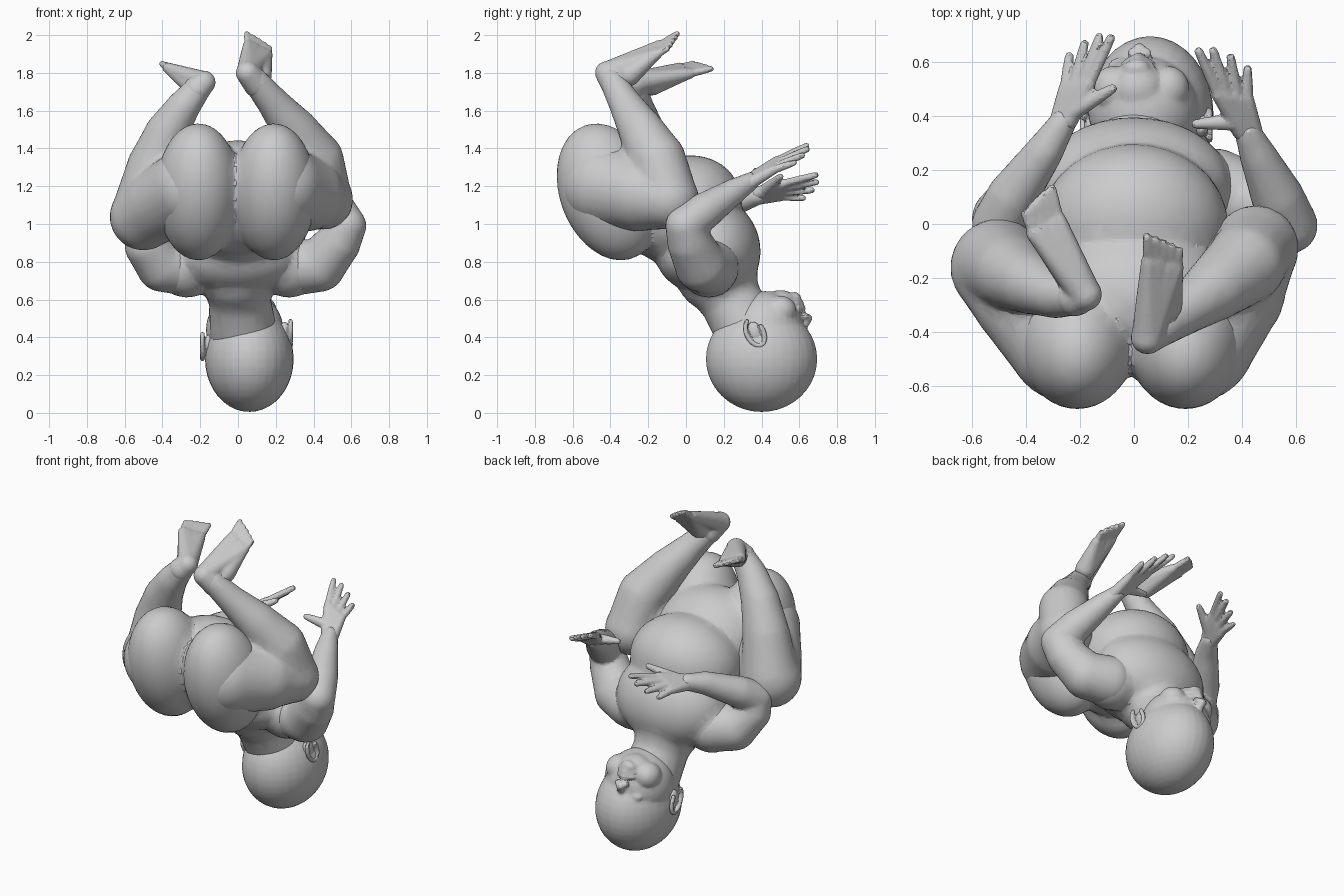
import bpy, bmesh
from math import radians, sin, cos, pi
from mathutils import Vector, Matrix, Euler

if "Cube" in bpy.data.objects:
    bpy.data.objects.remove(bpy.data.objects["Cube"])

skin = bpy.data.materials.new("plain grey skin")
skin.use_nodes = True
GREY = (0.6, 0.6, 0.6, 1)
skin.diffuse_color = GREY
skin.node_tree.nodes["Principled BSDF"].inputs["Base Color"].default_value = GREY


def ball(bm, centre, radii, rot=(0, 0, 0)):
    """Ellipsoid, with rotation in degrees."""
    turn = Euler([radians(a) for a in rot]).to_matrix().to_4x4()
    m = Matrix.Translation(centre) @ turn @ Matrix.Diagonal((*radii, 1))
    bmesh.ops.create_uvsphere(bm, u_segments=32, v_segments=20, radius=1, matrix=m)


def tube(bm, path):
    """Rounded tapering limb through (x, y, z, radius) points."""
    for i, (x, y, z, r) in enumerate(path):
        ball(bm, (x, y, z), (r, r, r))
        if i:
            a, b = Vector(path[i - 1][:3]), Vector((x, y, z))
            turn = (b - a).to_track_quat('Z', 'Y').to_matrix().to_4x4()
            bmesh.ops.create_cone(bm, cap_ends=True, segments=24,
                                  radius1=path[i - 1][3], radius2=r, depth=(b - a).length,
                                  matrix=Matrix.Translation((a + b) / 2) @ turn)


def finish(bm, name, voxel, smoothing, keep):
    """Fuse the shapes into one skin, then reduce it to facets."""
    mesh = bpy.data.meshes.new(name)
    bm.to_mesh(mesh)
    bm.free()
    mesh.materials.append(skin)
    ob = bpy.data.objects.new(name, mesh)
    bpy.context.collection.objects.link(ob)
    fuse = ob.modifiers.new("fuse", 'REMESH')
    fuse.mode = 'VOXEL'
    fuse.voxel_size = voxel
    if smoothing:
        soft = ob.modifiers.new("soften", 'SMOOTH')
        soft.factor, soft.iterations = 0.5, smoothing
    facet = ob.modifiers.new("facets", 'DECIMATE')
    facet.ratio = keep
    bpy.ops.object.select_all(action='DESELECT')
    bpy.context.view_layer.objects.active = ob
    ob.select_set(True)
    bpy.ops.object.convert(target='MESH')
    bpy.ops.object.shade_smooth_by_angle(angle=radians(16))
    return ob


def digits(bm, base, tip, across_base, across_tip, lengths, r):
    """Fan of fingers or toes from a row of knuckles."""
    base, tip = Vector(base), Vector(tip)
    across_base, across_tip = Vector(across_base), Vector(across_tip)
    n = len(lengths)
    for i, length in enumerate(lengths):
        t = i / (n - 1) - 0.5
        a = base + across_base * t
        b = a.lerp(tip + across_tip * t, length)
        tube(bm, [(*a, r), (*a.lerp(b, 0.55), r * 0.95), (*b, r * 0.8)])


def hand(name, wrist, knuckles, tips, row, fan, thumb):
    bm = bmesh.new()
    w, k, across = Vector(wrist), Vector(knuckles), Vector(row)
    # Palm as a fan of overlapping bones
    for t in (-0.5, -0.25, 0, 0.25, 0.5):
        tube(bm, [(*(w + across * t * 0.4), 0.036), (*(k + across * t), 0.025)])
    digits(bm, knuckles, tips, row, fan, (0.88, 1, 0.97, 0.8), 0.021)
    root = w.lerp(k, 0.25) - across * 0.3
    tip = Vector(thumb)
    tube(bm, [(*root, 0.034), (*root.lerp(tip, 0.55), 0.026), (*tip, 0.018)])
    finish(bm, name, 0.008, 3, 0.35)


def foot(name, ankle, heel, instep, toe_root, tips, row):
    bm = bmesh.new()
    tube(bm, [(*ankle, 0.072), (*heel, 0.062)])
    root, across = Vector(toe_root), Vector(row)
    for t in (-0.5, -0.2, 0.2, 0.5):
        tube(bm, [(*heel, 0.06), (*(root + across * t), 0.03)])
        tube(bm, [(*instep, 0.06), (*(root + across * t), 0.028)])
    digits(bm, toe_root, tips, row, across * 1.25, (1, 0.95, 0.88, 0.8, 0.7), 0.021)
    finish(bm, name, 0.009, 4, 0.35)


# Torso, buttocks and neck
bm = bmesh.new()
ball(bm, (0, 0.14, 0.88), (0.36, 0.25, 0.28), (25, 0, 0))
ball(bm, (0, -0.01, 1.07), (0.35, 0.32, 0.28), (35, 0, 0))
ball(bm, (0, -0.24, 1.14), (0.35, 0.27, 0.31), (25, 0, 0))
ball(bm, (0, 0.02, 0.8), (0.3, 0.15, 0.2), (55, 0, 0))
for s in (-1, 1):
    ball(bm, (s * 0.2 - 0.01, -0.41, 1.17), (0.225, 0.26, 0.375), (20, 0, 0))
    ball(bm, (s * 0.27, 0.12, 0.77), (0.17, 0.16, 0.16))
tube(bm, [(0.03, 0.34, 0.42, 0.18), (0.01, 0.24, 0.59, 0.165), (0, 0.16, 0.75, 0.22)])
finish(bm, "torso", 0.016, 7, 0.16)

# Head, tilted slightly to one side
bm = bmesh.new()
ball(bm, (0.06, 0.4, 0.285), (0.235, 0.295, 0.28))
ball(bm, (0.035, 0.42, 0.44), (0.205, 0.205, 0.205))
ball(bm, (0.015, 0.5, 0.57), (0.1, 0.1, 0.08))
ball(bm, (0.01, 0.575, 0.605), (0.05, 0.035, 0.035))
for s in (-1, 1):
    ball(bm, (0.025 + s * 0.1, 0.5, 0.54), (0.08, 0.085, 0.08))
    ball(bm, (0.03 + s * 0.08, 0.587, 0.43), (0.045, 0.028, 0.028))
    ball(bm, (0.02 + s * 0.025, 0.632, 0.512), (0.022, 0.02, 0.018))
tube(bm, [(0.03, 0.605, 0.43, 0.02), (0.02, 0.645, 0.5, 0.025)])
for z, y in ((0.553, 0.615), (0.58, 0.605)):
    tube(bm, [(-0.035, y - 0.02, z, 0.012), (0.015, y, z, 0.02), (0.065, y - 0.02, z, 0.012)])
finish(bm, "head", 0.009, 5, 0.25)

# Ears with a raised rim
for side, x, z in (("left", 0.268, 0.425), ("right", -0.178, 0.355)):
    s = 1 if x > 0 else -1
    bm = bmesh.new()
    ball(bm, (x - s * 0.02, 0.365, z), (0.028, 0.04, 0.06), (20, 0, 0))
    rim = []
    for i in range(11):
        a = radians(-60 + i * 27)
        y, h = -0.048 * cos(a), -0.07 * sin(a)
        rim.append((x + s * 0.01, 0.365 + y - 0.3 * h, z + h, 0.013))
    tube(bm, rim)
    finish(bm, side + "_ear", 0.006, 2, 0.4)

# Arms
ARMS = {
    "left": [(0.3, 0.13, 0.77, 0.15), (0.43, 0.08, 0.78, 0.14), (0.53, 0.02, 0.9, 0.12),
             (0.575, -0.005, 0.99, 0.105), (0.53, 0.1, 1.07, 0.098),
             (0.46, 0.25, 1.17, 0.07), (0.42, 0.34, 1.225, 0.05)],
    "right": [(-0.28, 0.13, 0.77, 0.15), (-0.4, 0.08, 0.78, 0.14), (-0.48, 0.02, 0.88, 0.12),
              (-0.5, -0.0, 0.97, 0.1), (-0.45, 0.1, 1.03, 0.095),
              (-0.33, 0.27, 1.12, 0.07), (-0.26, 0.38, 1.15, 0.05)],
}
for side, path in ARMS.items():
    bm = bmesh.new()
    tube(bm, path)
    finish(bm, side + "_arm", 0.013, 7, 0.2)

# Hands
hand("left_hand", (0.42, 0.34, 1.225), (0.365, 0.47, 1.31), (0.325, 0.63, 1.38),
     (0.11, -0.02, -0.05), (0.19, -0.06, -0.09), (0.23, 0.37, 1.28))
hand("right_hand", (-0.26, 0.38, 1.15), (-0.21, 0.51, 1.18), (-0.155, 0.68, 1.2),
     (-0.09, -0.02, -0.07), (-0.16, -0.06, -0.13), (-0.08, 0.5, 1.25))

# Legs
LEGS = {
    "left": ([(0.22, -0.43, 1.2, 0.23), (0.36, -0.25, 1.16, 0.2), (0.45, -0.09, 1.13, 0.16)],
             [(0.45, -0.09, 1.15, 0.15), (0.41, -0.15, 1.34, 0.15), (0.3, -0.24, 1.5, 0.12),
              (0.18, -0.33, 1.65, 0.085), (0.09, -0.39, 1.76, 0.07)]),
    "right": ([(-0.24, -0.43, 1.19, 0.23), (-0.4, -0.27, 1.11, 0.2), (-0.5, -0.16, 1.04, 0.18)],
              [(-0.5, -0.15, 1.06, 0.17), (-0.45, -0.18, 1.3, 0.14), (-0.38, -0.22, 1.48, 0.115),
               (-0.29, -0.26, 1.62, 0.09), (-0.21, -0.27, 1.72, 0.07)]),
}
for side, (thigh, shin) in LEGS.items():
    bm = bmesh.new()
    tube(bm, thigh)
    tube(bm, shin)
    finish(bm, side + "_leg", 0.015, 8, 0.16)

# Feet, soles turned upward
foot("left_foot", (0.1, -0.38, 1.74), (0.05, -0.42, 1.8), (0.12, -0.3, 1.79),
     (0.105, -0.15, 1.92), (0.11, -0.06, 1.975), (0.1, -0.02, -0.05))
foot("right_foot", (-0.22, -0.27, 1.71), (-0.18, -0.26, 1.75), (-0.24, -0.18, 1.74),
     (-0.325, -0.01, 1.81), (-0.36, 0.1, 1.84), (-0.09, -0.05, 0.03))
